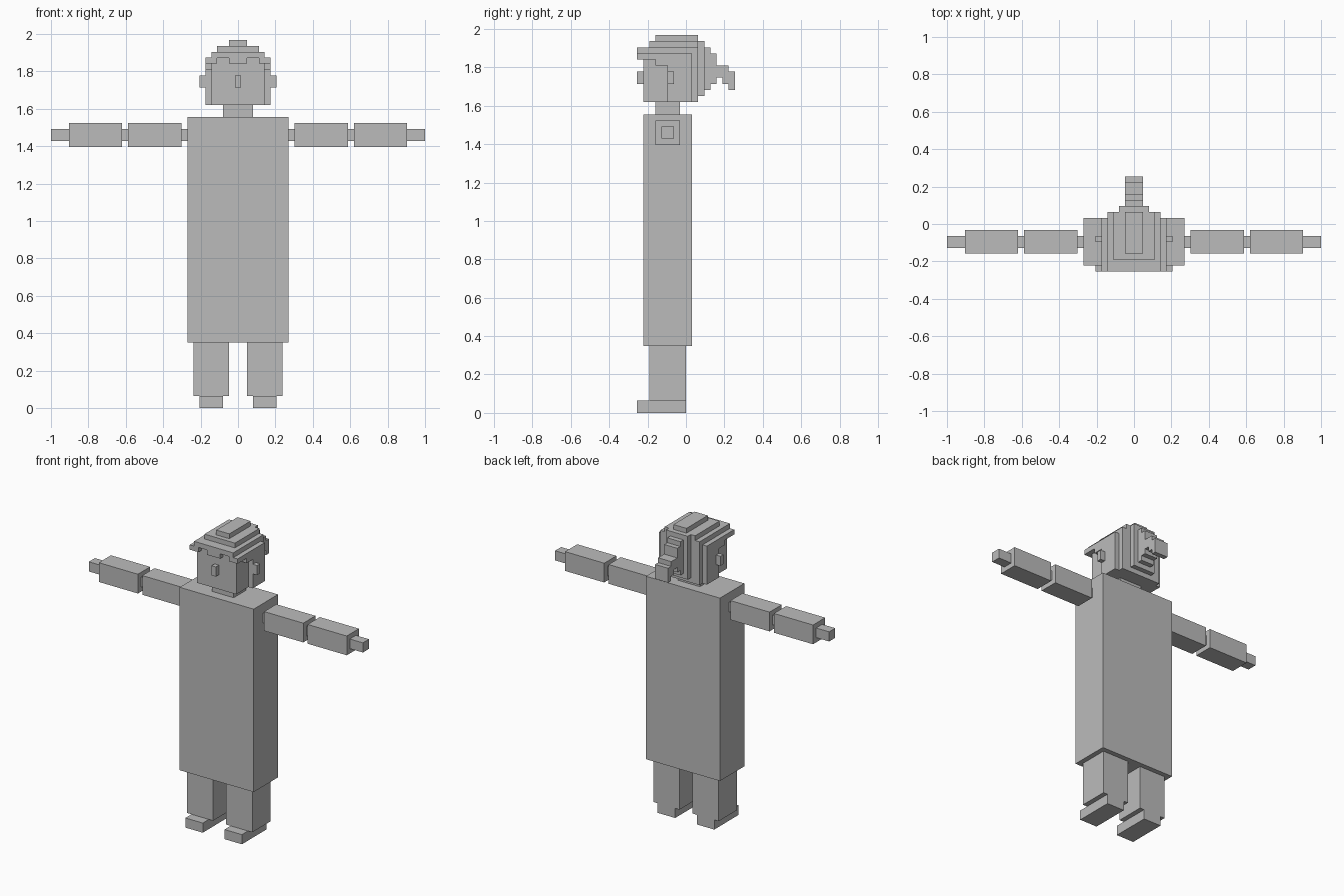
import bpy
import bmesh
from mathutils import Matrix, Vector

if "Cube" in bpy.data.objects:
    bpy.data.objects.remove(bpy.data.objects["Cube"], do_unlink=True)

U = 2 / 63          # block size
DEPTH = 8           # half the depth, in blocks

grey = bpy.data.materials.new("plain_grey")
grey.use_nodes = True
grey.diffuse_color = (0.5, 0.5, 0.5, 1)
grey.node_tree.nodes["Principled BSDF"].inputs["Base Color"].default_value = grey.diffuse_color


def part(name, *boxes, mirror=False):
    """Boxes as (x0, x1, y0, y1, z0, z1) in blocks, y counted from the front."""
    bm = bmesh.new()
    for x0, x1, y0, y1, z0, z1 in boxes:
        centre = Vector((x0 + x1, y0 + y1 - 2 * DEPTH, z0 + z1)) * U / 2
        size = Vector((x1 - x0, y1 - y0, z1 - z0)) * U
        bmesh.ops.create_cube(bm, size=1, matrix=Matrix.LocRotScale(centre, None, size))
    if mirror:
        copy = bmesh.ops.duplicate(bm, geom=bm.verts[:] + bm.edges[:] + bm.faces[:])["geom"]
        verts = [g for g in copy if isinstance(g, bmesh.types.BMVert)]
        faces = [g for g in copy if isinstance(g, bmesh.types.BMFace)]
        for v in verts:
            v.co.x *= -1
        bmesh.ops.reverse_faces(bm, faces=faces)
    mesh = bpy.data.meshes.new(name)
    bm.to_mesh(mesh)
    bm.free()
    mesh.materials.append(grey)
    bpy.context.collection.objects.link(bpy.data.objects.new(name, mesh))


def mid(half, *rest):
    """Box centred on x."""
    return (-half, half, *rest)


# Body
part("torso", mid(8.5, 1, 9, 11, 49))
part("neck", mid(2.5, 3, 7, 49, 51))

# Limbs
part("legs", (1.5, 7.5, 2, 8, 2, 11), mirror=True)
part("feet", (2.5, 6.5, 0, 8, 0, 2), mirror=True)
part("shoulder_joints", (8.5, 9.5, 4, 6, 45, 47), mirror=True)
part("upper_arms", (9.5, 18.5, 3, 7, 44, 48), mirror=True)
part("elbow_joints", (18.5, 19.5, 4, 6, 45, 47), mirror=True)
part("forearms", (19.5, 28.5, 3, 7, 44, 48), mirror=True)
part("hands", (28.5, 31.5, 4, 6, 45, 47), mirror=True)

# Face
part("head", mid(4.5, 1, 9, 51, 59))
part("nose", mid(0.5, 0, 1, 54, 56))
part("ears", (5.5, 6.5, 5, 6, 54, 56), mirror=True)

# Hair
part("hair_cap",
     mid(5.5, 0, 9, 59 - 0.01, 59),
     mid(4.5, 0, 10, 59, 60),
     mid(3.5, 2, 10, 60, 61),
     mid(1.5, 3, 10, 61, 62))
part("hair_sides",
     (4.5, 5.5, 0, 3, 58, 59),
     (4.5, 5.5, 3, 5, 57, 59),
     (4.5, 5.5, 5, 9, 51, 59), mirror=True)
part("fringe_locks", (3.5, 4.5, 0, 1, 58, 59), mirror=True)
part("fringe_centre", mid(1.5, 0, 1, 58, 59))
part("hair_back",
     mid(4.5, 9, 10, 51, 59),
     mid(2.5, 10, 11, 52, 61))

# Ponytail steps: y start, bottom, top
steps = [(11, 53, 60), (12, 54, 59), (13, 55, 57), (14, 54, 57), (15, 53, 56)]
part("ponytail", *[mid(1.5, y, y + 1, low, high) for y, low, high in steps])
